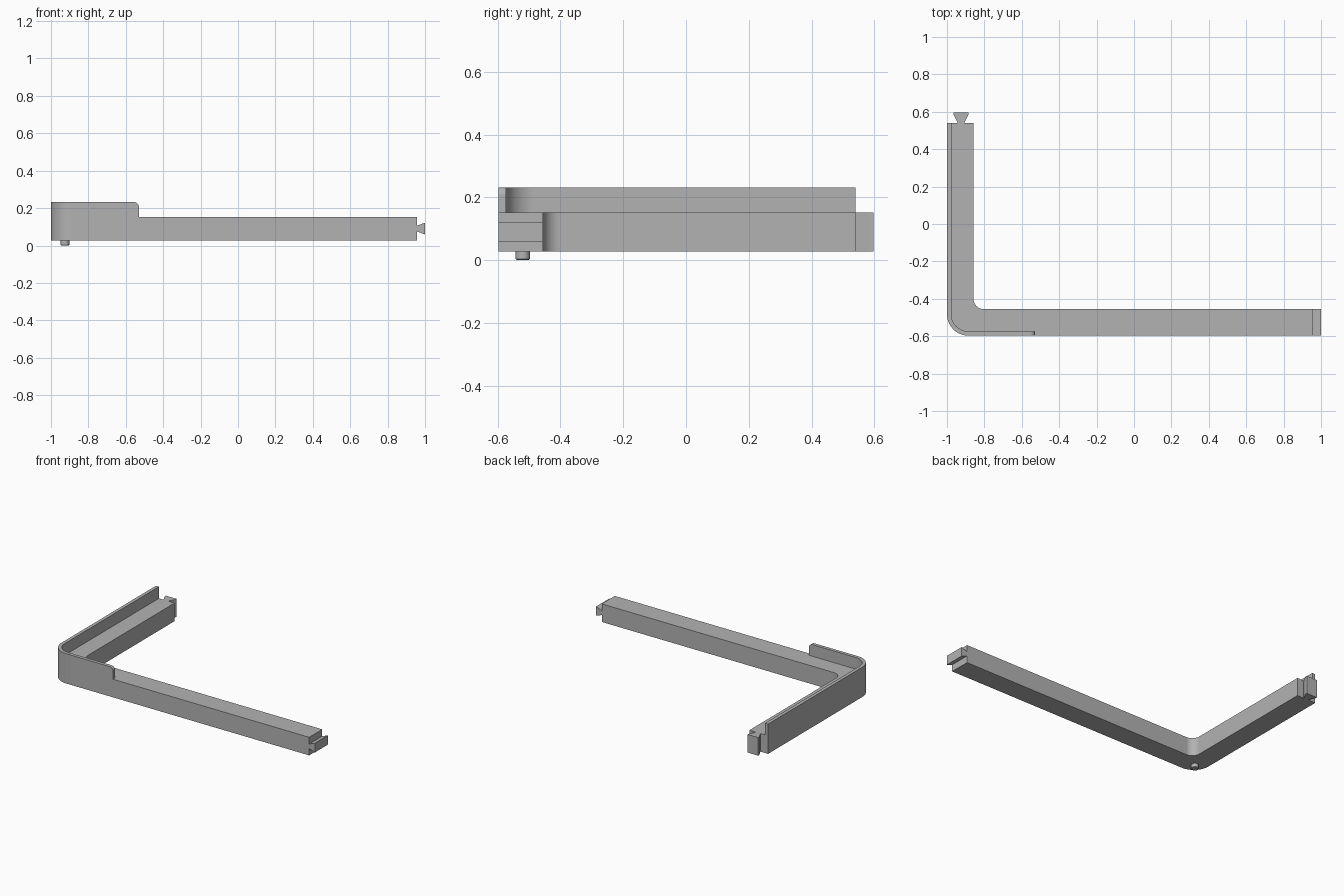
import bpy, bmesh
from math import cos, sin, radians

cube = bpy.data.objects.get("Cube")
if cube:
    bpy.data.objects.remove(cube)

grey = bpy.data.materials.new("plain grey")
grey.use_nodes = True
colour = (0.45, 0.45, 0.45, 1)
grey.diffuse_color = colour
grey.node_tree.nodes["Principled BSDF"].inputs["Base Color"].default_value = colour

# Main dimensions
LEFT, RIGHT, FRONT, BACK = -1.0, 0.957, -0.597, 0.54
WIDTH, WALL = 0.142, 0.023
BOTTOM, LEDGE, TOP = 0.028, 0.152, 0.232
WALL_END = -0.53
OUTER_R, INNER_R, TIP_R = 0.115, 0.055, 0.025


def arc(cx, cy, r, start, end, steps=16):
    angles = [radians(start + (end - start) * i / steps) for i in range(steps + 1)]
    return [(cx + r * cos(a), cy + r * sin(a)) for a in angles]


def finish(name, bm):
    bmesh.ops.recalc_face_normals(bm, faces=bm.faces)
    mesh = bpy.data.meshes.new(name)
    bm.to_mesh(mesh)
    bm.free()
    mesh.materials.append(grey)
    obj = bpy.data.objects.new(name, mesh)
    bpy.context.collection.objects.link(obj)
    return obj


def prism(name, outline, low, high, axis="z"):
    """Extrude an outline along z, or an x-z outline along y."""
    bm = bmesh.new()
    place = (lambda u, v, w: (u, v, w)) if axis == "z" else (lambda u, v, w: (u, w, v))
    rings = [[bm.verts.new(place(u, v, w)) for u, v in outline] for w in (low, high)]
    for ring in rings:
        bm.faces.new(ring)
    n = len(outline)
    for i in range(n):
        j = (i + 1) % n
        bm.faces.new((rings[0][i], rings[0][j], rings[1][j], rings[1][i]))
    return finish(name, bm)


def activate(obj):
    bpy.ops.object.select_all(action="DESELECT")
    obj.select_set(True)
    bpy.context.view_layer.objects.active = obj


def cut(obj, cutter):
    cutter.hide_render = True
    mod = obj.modifiers.new("cut", "BOOLEAN")
    mod.operation, mod.solver, mod.object = "DIFFERENCE", "EXACT", cutter
    activate(obj)
    bpy.ops.object.modifier_apply(modifier=mod.name)
    bpy.data.objects.remove(cutter)


def smooth(obj):
    activate(obj)
    bpy.ops.object.shade_smooth_by_angle(angle=radians(30))
    obj.modifiers.new("even shading", "WEIGHTED_NORMAL").keep_sharp = True


# Corner frame: full-height L with rounded corners
inner_x, inner_y = LEFT + WIDTH, FRONT + WIDTH
outline = [(LEFT, BACK)]
outline += arc(LEFT + OUTER_R, FRONT + OUTER_R, OUTER_R, 180, 270)
outline += [(RIGHT, FRONT), (RIGHT, inner_y)]
outline += arc(inner_x + INNER_R, inner_y + INNER_R, INNER_R, 270, 180)
outline += [(inner_x, BACK)]
frame = prism("corner_frame", outline, BOTTOM, TOP)

# Lower everything inside the thin outer wall to the ledge
ledge = [(LEFT + WALL, 0.8)]
ledge += arc(LEFT + OUTER_R, FRONT + OUTER_R, OUTER_R - WALL, 180, 270)
ledge += [(WALL_END, FRONT + WALL), (WALL_END, -0.8), (1.2, -0.8), (1.2, 0.8)]
cut(frame, prism("ledge_cutter", ledge, LEDGE, 0.4))

# Round the top corner where the front wall stops
tip = arc(WALL_END - TIP_R, TOP - TIP_R, TIP_R, 90, 0, 8)
tip += [(-0.5, TOP - TIP_R), (-0.5, 0.3), (WALL_END - TIP_R, 0.3)]
cut(frame, prism("wall_tip_cutter", tip, -0.7, -0.5, "y"))
smooth(frame)

# Horizontal dovetail on the long arm
prism("side_dovetail", [(RIGHT, 0.075), (1, 0.059), (1, 0.122), (RIGHT, 0.106)],
      FRONT, inner_y, "y")

# Upright dovetail on the short arm
mid = LEFT + WIDTH / 2 + 0.004
half = [(0.017, BACK), (0.04, 0.585), (0.04, 0.597)]
prism("back_dovetail", [(mid + u, v) for u, v in half]
      + [(mid - u, v) for u, v in reversed(half)], BOTTOM, LEDGE)

# Locating peg under the corner, chamfered at its foot
bm = bmesh.new()
bmesh.ops.create_cone(bm, cap_ends=True, segments=32, radius1=0.023, radius2=0.023, depth=BOTTOM)
bmesh.ops.translate(bm, verts=bm.verts, vec=(-0.925, -0.52, BOTTOM / 2))
foot = [e for e in bm.edges if all(v.co.z < 0.001 for v in e.verts)]
bmesh.ops.bevel(bm, geom=foot, offset=0.004, segments=1, affect="EDGES")
smooth(finish("locating_peg", bm))
